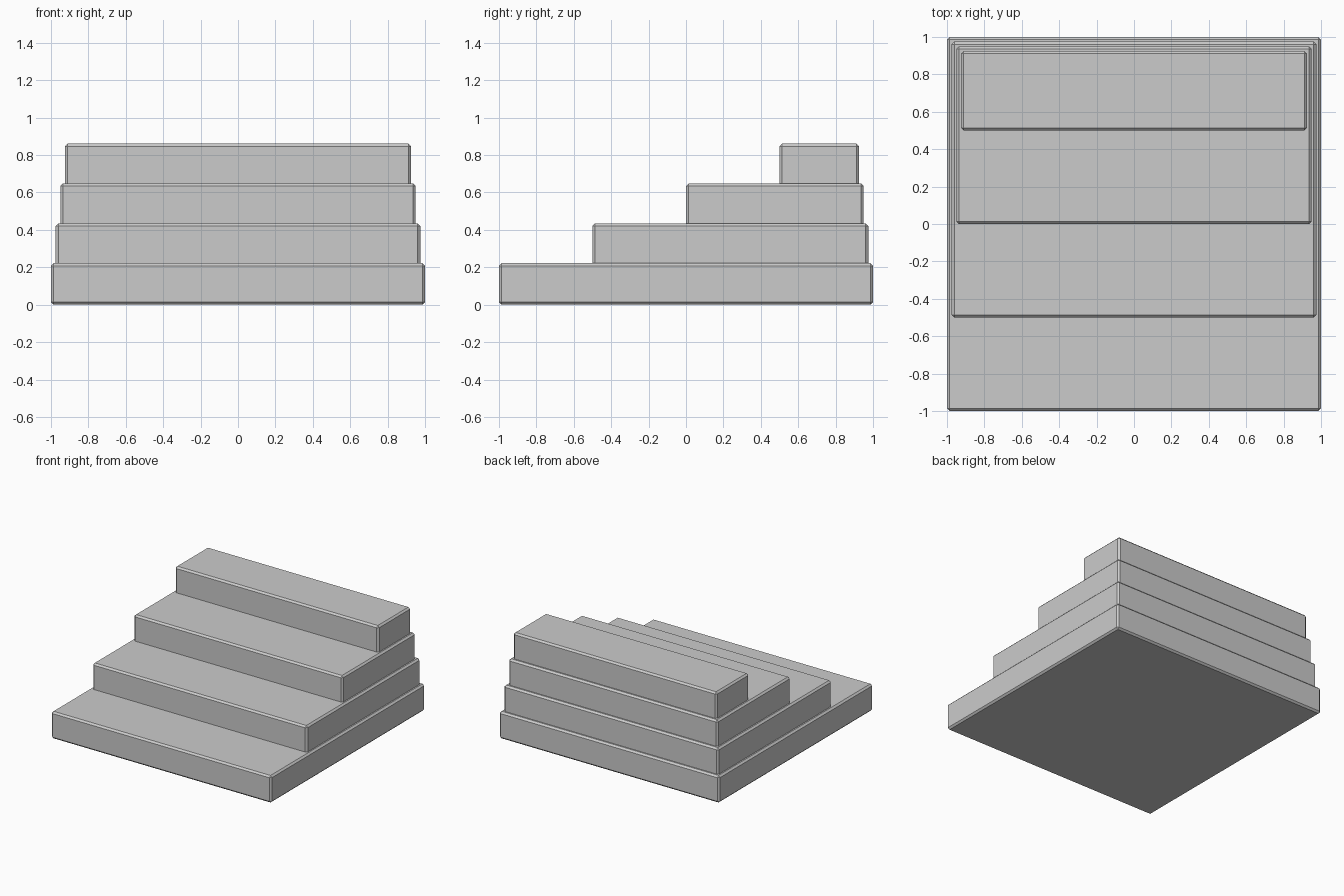
import bpy

if "Cube" in bpy.data.objects:
    bpy.data.objects.remove(bpy.data.objects["Cube"])

STEPS = 4
RISE = 0.213     # height gained per step
FIRST = 0.222    # height of the bottom slab
INSET = 0.025    # each slab narrows at the sides and back
BEVEL = 0.014


def slab(name, x_half, y0, y1, z0, z1):
    bpy.ops.mesh.primitive_cube_add(size=1, location=(0, (y0 + y1) / 2, (z0 + z1) / 2))
    ob = bpy.context.object
    ob.name = name
    ob.scale = (2 * x_half, y1 - y0, z1 - z0)
    bpy.ops.object.transform_apply(location=False, rotation=False, scale=True)
    # Narrow chamfer on every edge
    mod = ob.modifiers.new("chamfer", 'BEVEL')
    mod.width = BEVEL
    mod.segments = 1
    return ob


# Stacked slabs, each set back half a unit at the front and sunk into the one below
for i in range(STEPS):
    side = 1 - INSET * i
    top = FIRST + RISE * i
    bottom = 0 if i == 0 else top - RISE - 0.02
    slab(f"step_{i + 1}", side, -1 + 0.5 * i, side, bottom, top)
